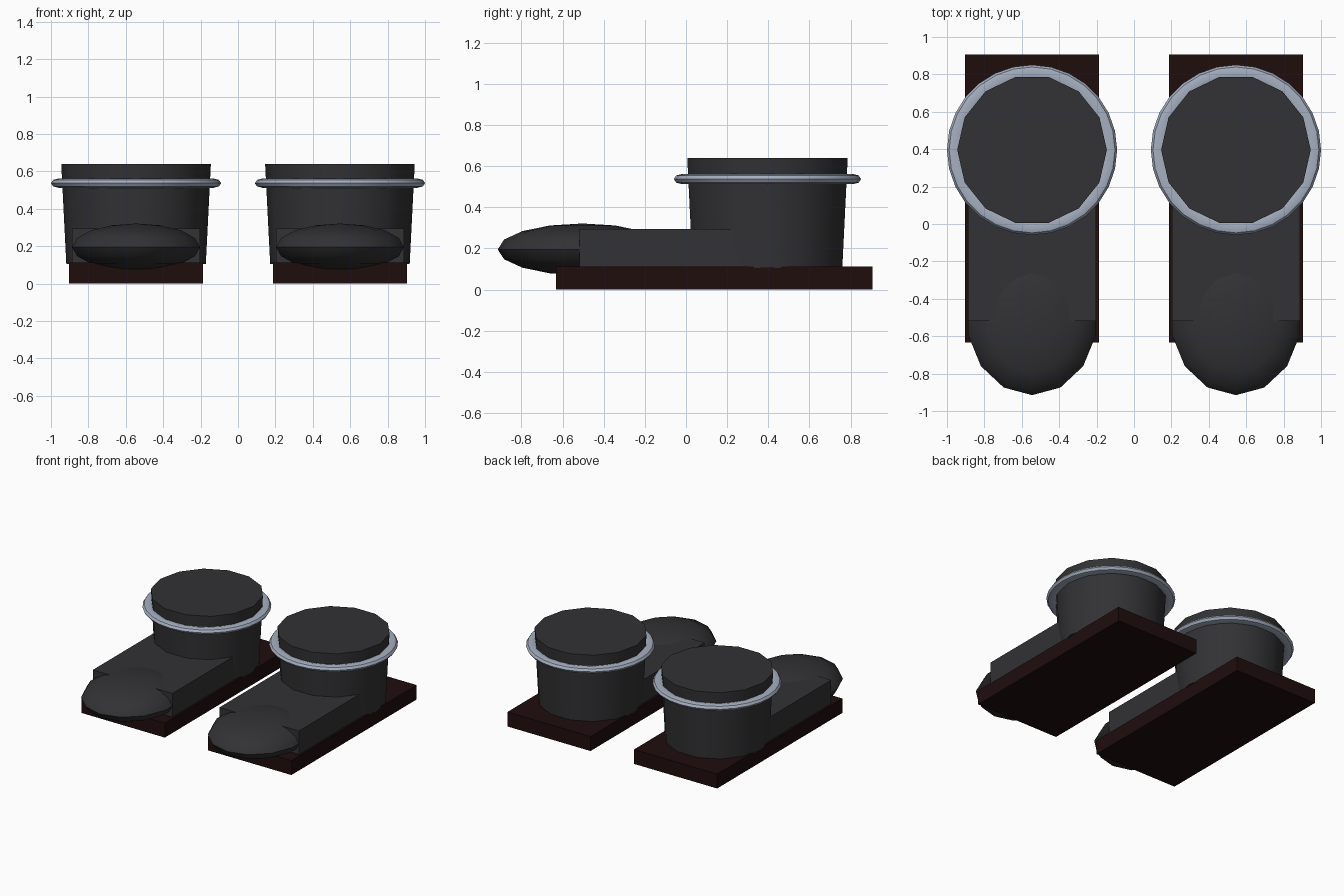
import bpy

if "Cube" in bpy.data.objects:
    bpy.data.objects.remove(bpy.data.objects["Cube"])

def material(name, rgb):
    m = bpy.data.materials.new(name)
    m.diffuse_color = (*rgb, 1)
    m.use_nodes = True
    m.node_tree.nodes["Principled BSDF"].inputs["Base Color"].default_value = m.diffuse_color
    return m

LEATHER = material("black_leather", (0.032, 0.031, 0.034))
RUBBER = material("dark_sole", (0.014, 0.004, 0.004))
METAL = material("steel_trim", (0.38, 0.43, 0.53))

def finish(name, mat, smooth=False):
    ob = bpy.context.object
    ob.name = name
    ob.data.materials.append(mat)
    bpy.ops.object.transform_apply(location=False, rotation=False, scale=True)
    if smooth:
        bpy.ops.object.shade_smooth_by_angle(angle=0.7)

def box(name, mat, x, y0, y1, z0, z1, width):
    bpy.ops.mesh.primitive_cube_add(size=1, location=(x, (y0 + y1) / 2, (z0 + z1) / 2))
    bpy.context.object.scale = (width, y1 - y0, z1 - z0)
    finish(name, mat)

def boot(side, x):
    # flat sole and instep block
    box(side + "_sole", RUBBER, x, -0.633, 0.907, 0, 0.112, 0.716)
    box(side + "_instep", LEATHER, x, -0.518, 0.36, 0.105, 0.295, 0.685)

    # rounded toe cap
    bpy.ops.mesh.primitive_uv_sphere_add(segments=14, ring_count=8, radius=1,
                                         location=(x, -0.503, 0.195))
    bpy.context.object.scale = (0.35, 0.412, 0.126)
    finish(side + "_toe_cap", LEATHER, True)

    # tapered shaft; rotated so that a corner points sideways
    bpy.ops.mesh.primitive_cone_add(vertices=14, radius1=0.373, radius2=0.4, depth=0.535,
                                    location=(x, 0.396, 0.3725), rotation=(0, 0, 1.570796))
    finish(side + "_shaft", LEATHER, True)

    # flattened trim ring
    bpy.ops.mesh.primitive_torus_add(major_segments=28, minor_segments=8, major_radius=0.415,
                                     minor_radius=0.04, location=(x, 0.396, 0.537))
    bpy.context.object.scale = (1, 1, 0.62)
    finish(side + "_trim_ring", METAL, True)

for side, x in (("left", 0.545), ("right", -0.545)):
    boot(side, x)
